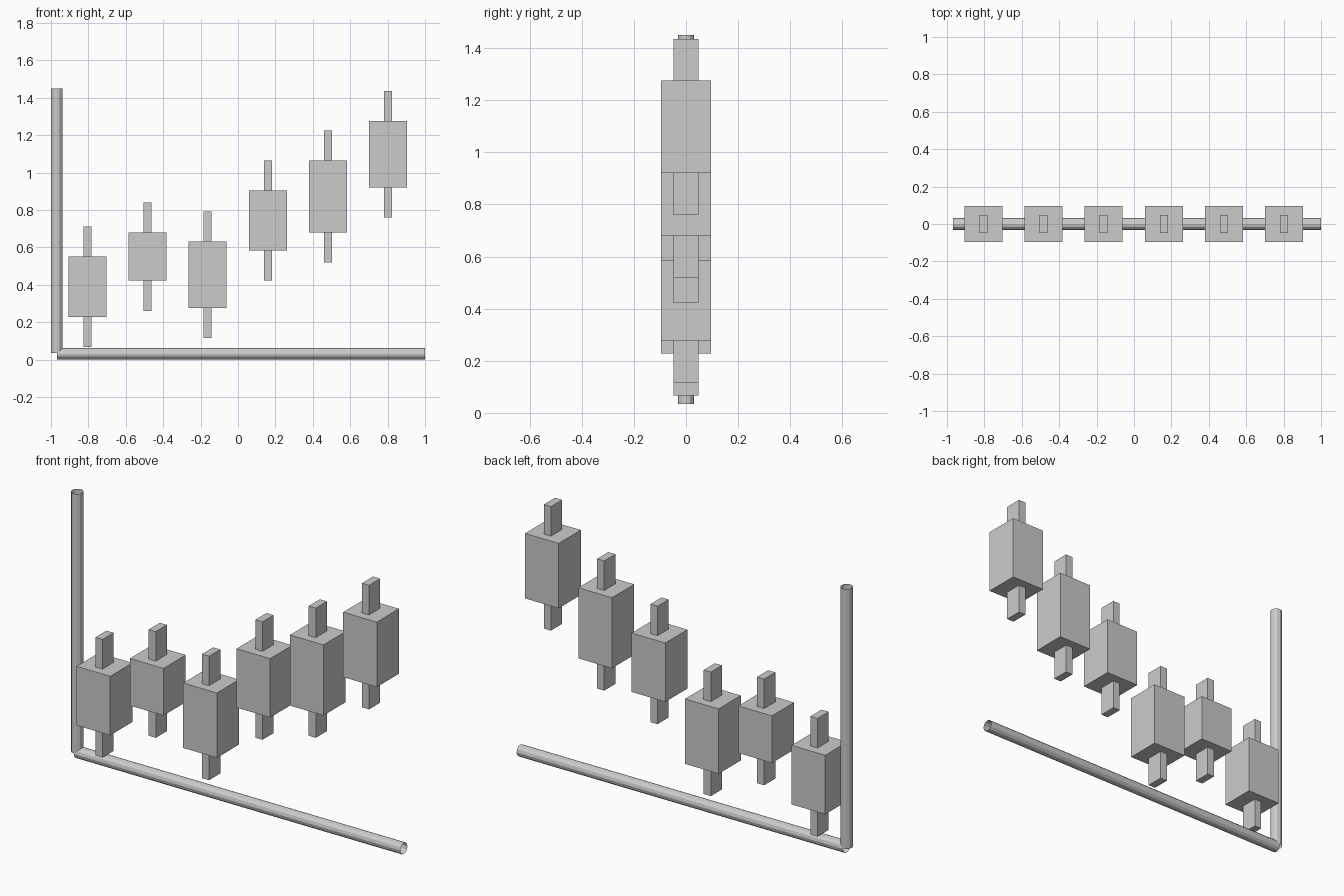
import bpy
from mathutils import Vector

if "Cube" in bpy.data.objects:
    bpy.data.objects.remove(bpy.data.objects["Cube"])

AXIS_Z = 0.031


def tube(name, start, end, radius=0.031):
    # open-ended low-poly rod made from a bevelled line
    curve = bpy.data.curves.new(name, 'CURVE')
    curve.dimensions = '3D'
    curve.bevel_depth = radius
    curve.bevel_resolution = 4
    curve.use_fill_caps = False
    spline = curve.splines.new('POLY')
    spline.points.add(1)
    for point, co in zip(spline.points, (start, end)):
        point.co = (*co, 1)
        point.radius = 1
    spline.use_smooth = False
    obj = bpy.data.objects.new(name, curve)
    bpy.context.collection.objects.link(obj)


def box(name, x, low, high, width, depth):
    bpy.ops.mesh.primitive_cube_add(size=1, location=(x, 0, (low + high) / 2))
    obj = bpy.context.object
    obj.name = name
    obj.scale = (width, depth, high - low)


# chart axes
tube("horizontal_axis", (-0.969, 0, AXIS_Z), (1, 0, AXIS_Z))
tube("vertical_axis", (-0.969, 0, AXIS_Z + 0.003), (-0.969, 0, 1.45))

# candlesticks: body bottom and top, with a thin wick beyond each end
STEP = 0.3215
WICK = 0.161
bodies = [(0.228, 0.550), (0.422, 0.679), (0.277, 0.631),
          (0.583, 0.904), (0.680, 1.065), (0.921, 1.275)]
for i, (low, high) in enumerate(bodies):
    x = -0.805 + i * STEP
    box(f"candle_body_{i + 1}", x, low, high, 0.203, 0.191)
    box(f"candle_wick_{i + 1}", x, low - WICK, high + WICK, 0.043, 0.096)
